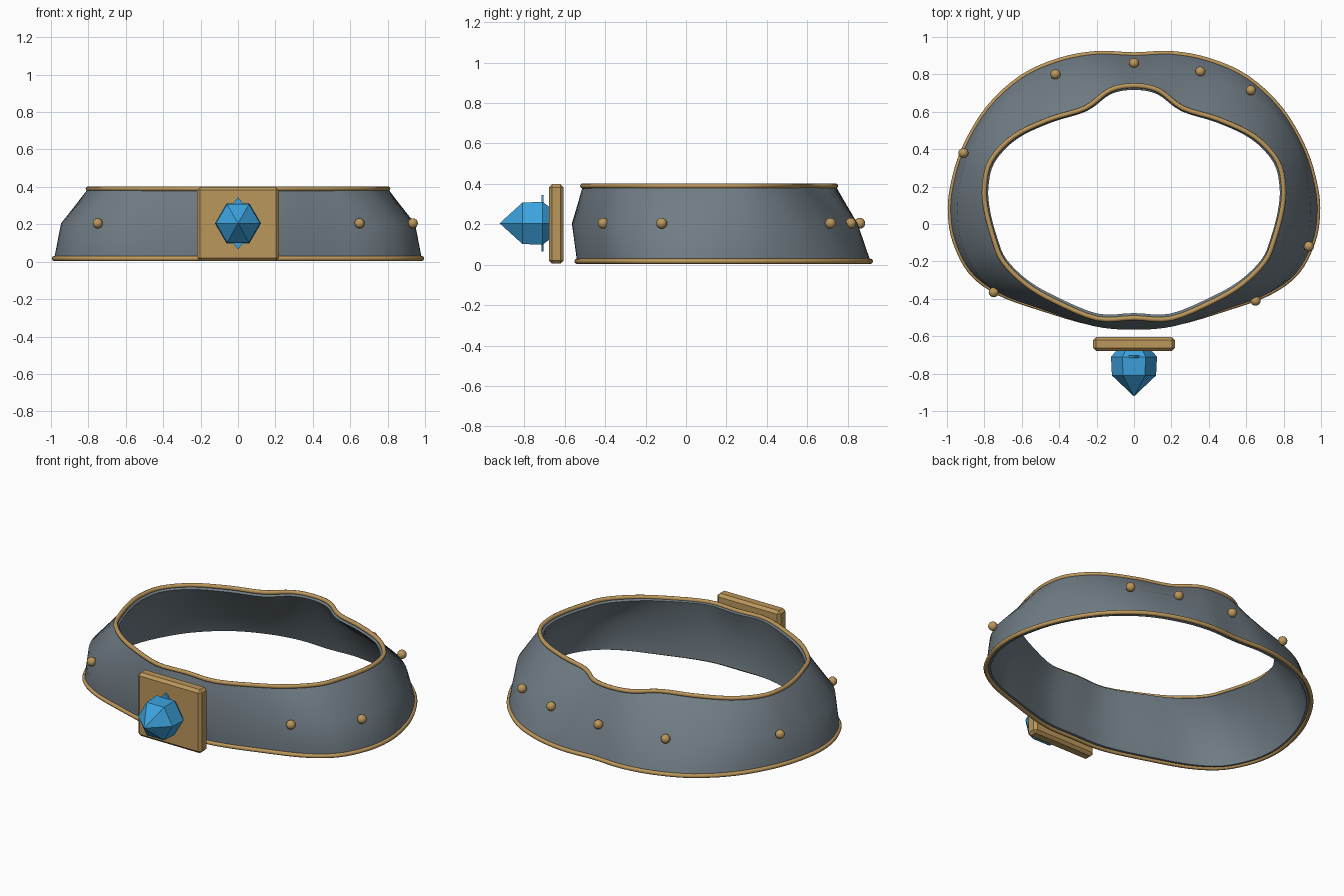
import bpy, bmesh, math
from mathutils import Vector

if "Cube" in bpy.data.objects:
    bpy.data.objects.remove(bpy.data.objects["Cube"])


def material(name, rgb):
    m = bpy.data.materials.new(name)
    m.diffuse_color = (*rgb, 1)
    m.use_nodes = True
    m.node_tree.nodes["Principled BSDF"].inputs["Base Color"].default_value = m.diffuse_color
    return m


STEEL = material("grey_steel", (0.16, 0.20, 0.23))
GOLD = material("dull_gold", (0.50, 0.31, 0.105))
BLUE = material("blue_gem", (0.045, 0.36, 0.72))


def mesh_object(name, verts, faces, mat):
    me = bpy.data.meshes.new(name)
    me.from_pydata(verts, [], faces)
    me.materials.append(mat)
    ob = bpy.data.objects.new(name, me)
    bpy.context.collection.objects.link(ob)
    return ob


def activate(ob):
    bpy.ops.object.select_all(action='DESELECT')
    ob.select_set(True)
    bpy.context.view_layer.objects.active = ob


def smooth(ob, degrees=40):
    activate(ob)
    bpy.ops.object.shade_smooth_by_angle(angle=math.radians(degrees))


def outline(half, z, steps=4):
    """Mirror a half outline across x and round it into a closed loop."""
    pts = [Vector((x, y, z)) for x, y in half]
    pts += [Vector((-p.x, p.y, z)) for p in pts[-2:0:-1]]
    n, loop = len(pts), []
    for i in range(n):
        a, b, c, d = (pts[(i + k) % n] for k in (-1, 0, 1, 2))
        for s in range(steps):
            t = s / steps
            loop.append(0.5 * (2 * b + (c - a) * t + (2 * a - 5 * b + 4 * c - d) * t * t
                               + (3 * b - a - 3 * c + d) * t ** 3))
    return loop


# Half outlines of the band, running from the back centre to the front centre
bottom = outline([(0, .905), (.2, .912), (.4, .875), (.6, .785), (.78, .62), (.91, .4), (.97, .2),
                  (.982, .05), (.955, -.1), (.87, -.26), (.72, -.37), (.5, -.45), (.22, -.53), (0, -.538)], .017)
middle = outline([(0, .845), (.18, .845), (.38, .795), (.6, .70), (.77, .56), (.885, .38), (.935, .2),
                  (.945, .05), (.92, -.11), (.85, -.25), (.72, -.37), (.5, -.453), (.22, -.545), (0, -.565)], .205)
top = outline([(0, .74), (.13, .715), (.26, .62), (.45, .56), (.64, .47), (.765, .34), (.80, .2),
               (.79, .07), (.75, -.08), (.70, -.2), (.58, -.32), (.43, -.41), (.2, -.505), (0, -.502)], .39)

# Flared band
n = len(bottom)
faces = [(r * n + i, (r + 1) * n + i, (r + 1) * n + (i + 1) % n, r * n + (i + 1) % n)
         for r in range(2) for i in range(n)]
band = mesh_object("band", bottom + middle + top, faces, STEEL)
mod = band.modifiers.new("thickness", 'SOLIDIFY')
mod.thickness, mod.offset = 0.027, -1
activate(band)
bpy.ops.object.modifier_apply(modifier=mod.name)
smooth(band, 45)

# Gold piping along both edges
for name, loop in (("bottom_trim", bottom), ("top_trim", top)):
    cu = bpy.data.curves.new(name, 'CURVE')
    cu.dimensions = '3D'
    cu.bevel_depth, cu.bevel_resolution = 0.013, 2
    sp = cu.splines.new('POLY')
    sp.points.add(n - 1)
    for p, co in zip(sp.points, loop):
        p.co = (*co, 1)
    sp.use_cyclic_u = True
    cu.materials.append(GOLD)
    trim = bpy.data.objects.new(name, cu)
    bpy.context.collection.objects.link(trim)
    activate(trim)
    bpy.ops.object.convert(target='MESH')
    smooth(bpy.context.object, 60)

# Round rivets around the middle
for x, y in [(-.75, -.365), (.65, -.41), (.935, -.12), (.625, .715), (.355, .815),
             (0, .86), (-.42, .80), (-.912, .38)]:
    bpy.ops.mesh.primitive_uv_sphere_add(segments=16, ring_count=8, radius=0.027, location=(x, y, .205))
    rivet = bpy.context.object
    rivet.name = "rivet"
    rivet.data.materials.append(GOLD)
    smooth(rivet, 60)

# Chamfered square buckle plate
bpy.ops.mesh.primitive_cube_add(size=1, location=(0, -.642, .202))
buckle = bpy.context.object
buckle.name = "buckle_plate"
buckle.data.transform(((0.436, 0, 0, 0), (0, 0.074, 0, 0), (0, 0, 0.394, 0), (0, 0, 0, 1)))
buckle.data.materials.append(GOLD)
bm = bmesh.new()
bm.from_mesh(buckle.data)
bmesh.ops.bevel(bm, geom=bm.edges[:], offset=0.016, segments=1, affect='EDGES')
bm.to_mesh(buckle.data)
bm.free()

# Six-sided pointed gem, from its base on the plate to the tip
rings = [(-.67, .088), (-.71, .123), (-.81, .118)]
verts = [(r * math.cos(k * math.pi / 3), y, .205 + r * math.sin(k * math.pi / 3))
         for y, r in rings for k in range(6)] + [(0, -.922, .205)]
faces = [(r * 6 + k, r * 6 + (k + 1) % 6, r * 6 + 6 + (k + 1) % 6, r * 6 + 6 + k)
         for r in range(2) for k in range(6)]
faces += [(12 + k, 12 + (k + 1) % 6, 18) for k in range(6)] + [tuple(range(5, -1, -1))]
gem = mesh_object("gem", verts, faces, BLUE)

# Thin diamond flange whose points show above and below the gem
diamond = [(0, .14), (.11, 0), (0, -.14), (-.11, 0)]
verts = [(x, y, .205 + z) for y in (-.716, -.704) for x, z in diamond]
faces = [(0, 1, 2, 3), (7, 6, 5, 4)] + [(k, k + 4, (k + 1) % 4 + 4, (k + 1) % 4) for k in range(4)]
flange = mesh_object("gem_flange", verts, faces, BLUE)

# Consistent outward faces on the gem parts
for ob in (gem, flange):
    bm = bmesh.new()
    bm.from_mesh(ob.data)
    bmesh.ops.recalc_face_normals(bm, faces=bm.faces[:])
    bm.to_mesh(ob.data)
    bm.free()
